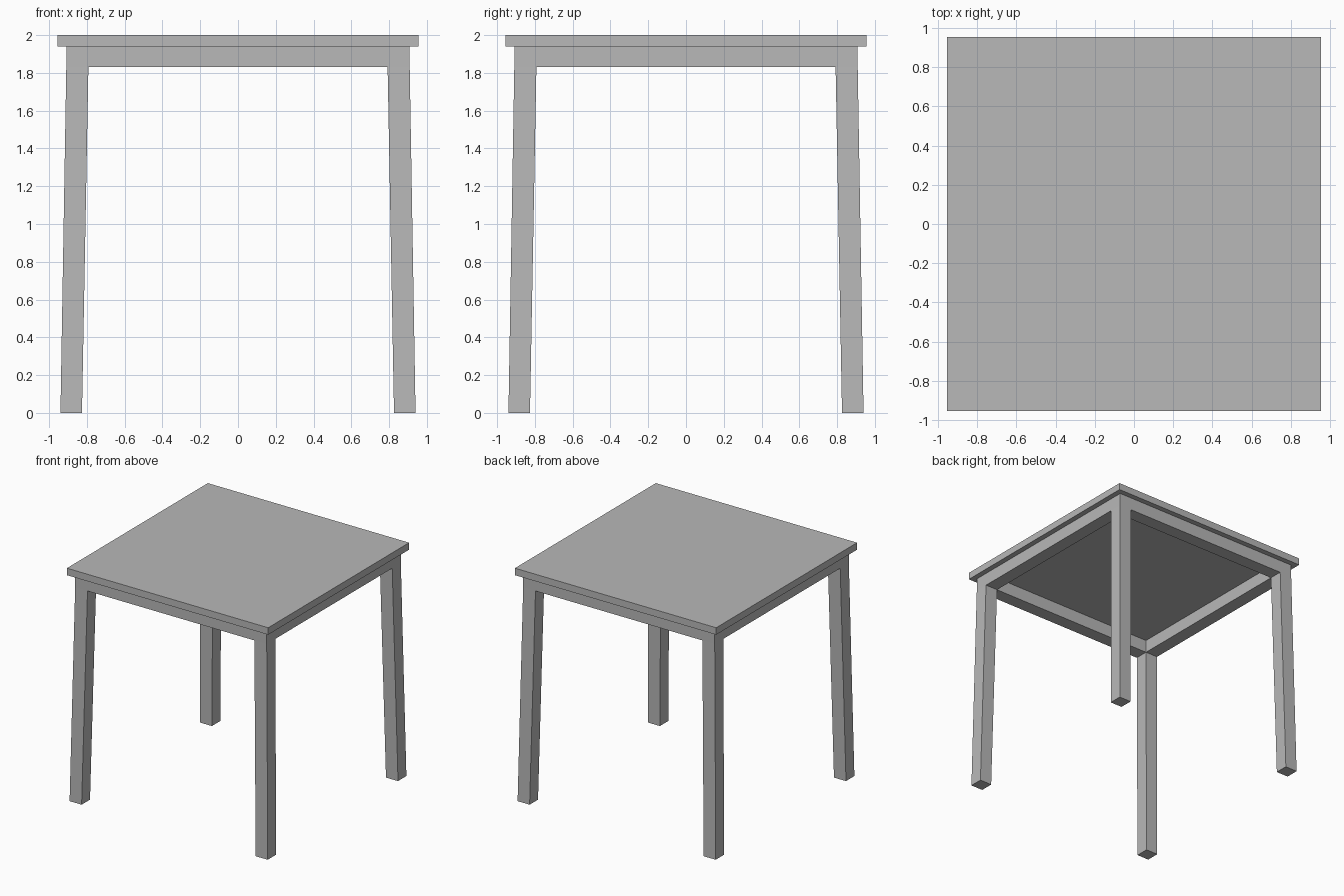
import bpy, bmesh, math

if "Cube" in bpy.data.objects:
    bpy.data.objects.remove(bpy.data.objects["Cube"])

grey = bpy.data.materials.new("plain grey")
grey.diffuse_color = (0.48, 0.48, 0.48, 1)
grey.use_nodes = True
grey.node_tree.nodes["Principled BSDF"].inputs["Base Color"].default_value = grey.diffuse_color


def add_object(name, bm):
    bmesh.ops.recalc_face_normals(bm, faces=bm.faces[:])
    mesh = bpy.data.meshes.new(name)
    bm.to_mesh(mesh)
    bm.free()
    mesh.materials.append(grey)
    obj = bpy.data.objects.new(name, mesh)
    bpy.context.collection.objects.link(obj)
    return obj


# Square table top
TOP, TOP_UNDER, TOP_HALF = 2.0, 1.94, 0.955
bm = bmesh.new()
bmesh.ops.create_cube(bm, size=1)
for v in bm.verts:
    v.co.x *= 2 * TOP_HALF
    v.co.y *= 2 * TOP_HALF
    v.co.z = TOP if v.co.z > 0 else TOP_UNDER
add_object("table_top", bm)

# Apron ring and splayed legs in one mesh
APRON_UNDER = 1.83
OUTER, INNER = 0.909, 0.792
FOOT_OUTER, FOOT_INNER = 0.94, 0.826
lines = (-OUTER, -INNER, INNER, OUTER)
bm = bmesh.new()
grid = [[bm.verts.new((x, y, APRON_UNDER)) for y in lines] for x in lines]
ring, corners = [], []
for i in range(3):
    for j in range(3):
        if i == j == 1:
            continue
        face = bm.faces.new((grid[i][j], grid[i + 1][j],
                             grid[i + 1][j + 1], grid[i][j + 1]))
        ring.append(face)
        if i != 1 and j != 1:
            corners.append(face)

# Raise the apron to the table top
raised = bmesh.ops.extrude_face_region(bm, geom=ring, use_keep_orig=True)
for v in raised["geom"]:
    if isinstance(v, bmesh.types.BMVert):
        v.co.z = TOP_UNDER


# Pull the corner squares down into legs that lean outward
def foot(c):
    return math.copysign(FOOT_OUTER if abs(c) > 0.85 else FOOT_INNER, c)


lowered = bmesh.ops.extrude_face_region(bm, geom=corners)
for v in lowered["geom"]:
    if isinstance(v, bmesh.types.BMVert):
        v.co = (foot(v.co.x), foot(v.co.y), 0)
hidden = [f for f in corners if f.is_valid]
if hidden:
    bmesh.ops.delete(bm, geom=hidden, context='FACES_ONLY')
add_object("apron_and_legs", bm)
